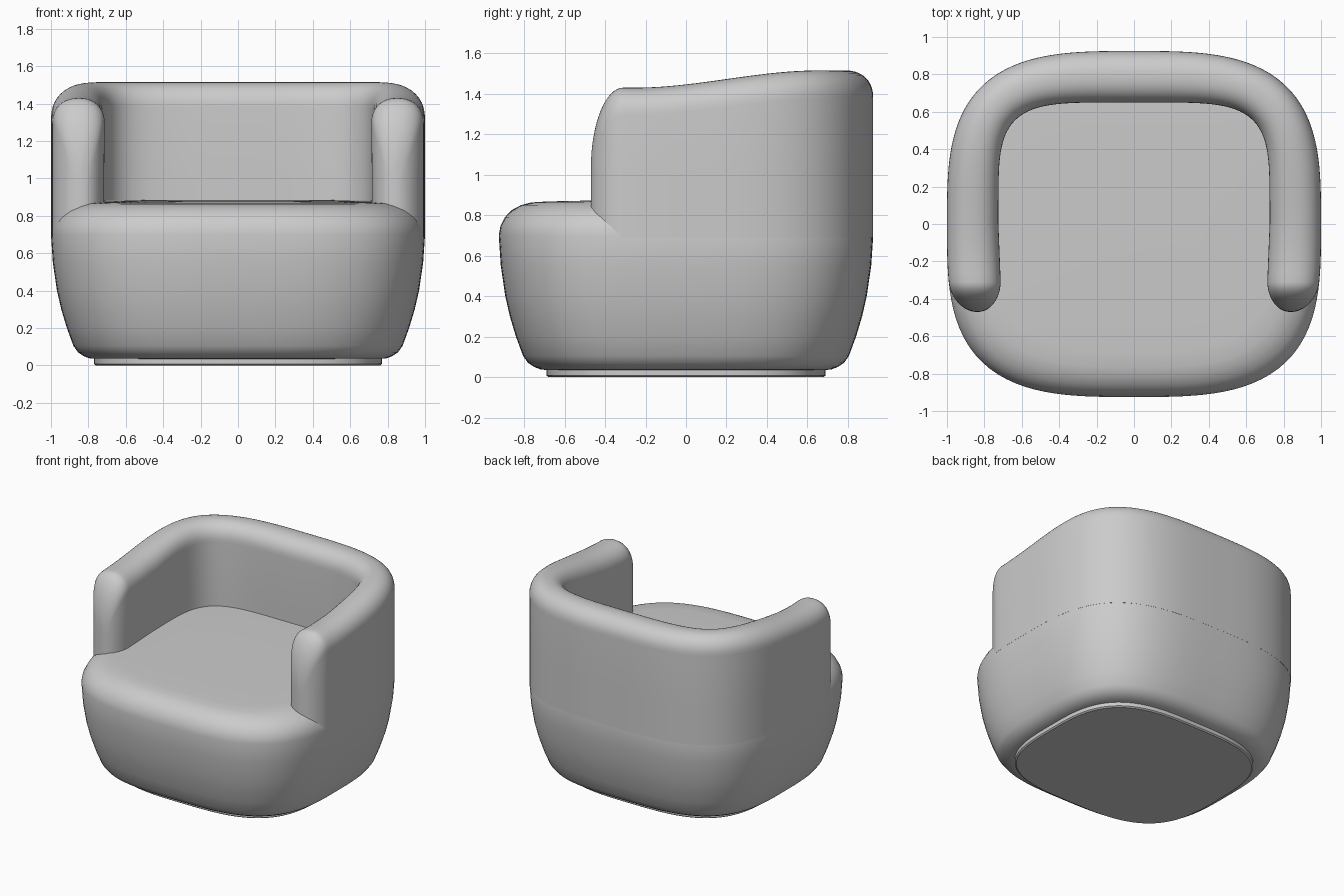
import bpy, bmesh, math

if "Cube" in bpy.data.objects:
    bpy.data.objects.remove(bpy.data.objects["Cube"])

HALF_X, HALF_Y, ROUND = 1.0, 0.925, 3.2

fabric = bpy.data.materials.new("light grey fabric")
fabric.use_nodes = True
GREY = (0.6, 0.6, 0.6, 1)
fabric.diffuse_color = GREY
fabric.node_tree.nodes["Principled BSDF"].inputs["Base Color"].default_value = GREY


def rounded(angle, a, b, n):
    """Point of a rounded rectangle in the given direction."""
    c, s = math.cos(angle), math.sin(angle)
    r = (abs(c / a) ** n + abs(s / b) ** n) ** (-1 / n)
    return r * c, r * s


def loft(name, rings, sharp=50):
    """Skin closed rings and cap both ends."""
    bm = bmesh.new()
    loops = [[bm.verts.new(p) for p in ring] for ring in rings]
    for low, high in zip(loops, loops[1:]):
        for i in range(len(low)):
            j = (i + 1) % len(low)
            bm.faces.new((low[i], low[j], high[j], high[i]))
    bm.faces.new(loops[0][::-1])
    bm.faces.new(loops[-1])
    bmesh.ops.remove_doubles(bm, verts=bm.verts, dist=0.0005)
    bmesh.ops.recalc_face_normals(bm, faces=bm.faces)
    mesh = bpy.data.meshes.new(name)
    bm.to_mesh(mesh)
    bm.free()
    mesh.materials.append(fabric)
    obj = bpy.data.objects.new(name, mesh)
    bpy.context.collection.objects.link(obj)
    bpy.ops.object.select_all(action="DESELECT")
    obj.select_set(True)
    bpy.context.view_layer.objects.active = obj
    bpy.ops.object.shade_smooth_by_angle(angle=math.radians(sharp))
    return obj


def plan_ring(a, b, z, n=ROUND, count=128, lift=0.0):
    ring = []
    for i in range(count):
        x, y = rounded(math.tau * i / count, a, b, n)
        ring.append((x, y, z + lift * (y + HALF_Y)))
    return ring


# Plinth under the chair
loft("base_plinth", [plan_ring(a, a - 0.08, z) for a, z in
                     ((0.76, 0), (0.77, 0.008), (0.77, 0.05))], 30)

# Upholstered body with the seat on top: (inset, height)
BODY = [(0.26, 0.035), (0.21, 0.037), (0.175, 0.05), (0.145, 0.07), (0.12, 0.105),
        (0.085, 0.2), (0.055, 0.3), (0.032, 0.4), (0.01, 0.55), (0, 0.7),
        (0.008, 0.745), (0.03, 0.79), (0.065, 0.826), (0.11, 0.85), (0.16, 0.861),
        (0.24, 0.865), (0.45, 0.867), (0.7, 0.868)]
loft("seat_body", [plan_ring(HALF_X - d, HALF_Y - d, z,
                             lift=0.012 if z > 0.86 else 0) for d, z in BODY])


# Wrap-around back and arms
def top_height(y):
    t = min(max((y + 0.25) / 0.9, 0), 1)
    return 1.43 + 0.085 * t * t * (3 - 2 * t)


def arch(outer, inner, top, width=1.0):
    """Upright section between the outer and inner wall with a rounded top."""
    radius, floor, steps = 0.135, 0.69, 20
    section = [(1, floor), (1, 1.0)]
    for i in range(steps + 1):
        a = math.pi * i / steps
        c = math.copysign(abs(math.cos(a)) ** 0.9, math.cos(a))
        section.append((c, top - radius + radius * math.sin(a) ** 0.9))
    section += [(-1, 1.0), (-1, floor)]
    points = []
    for c, z in section:
        lean = 0.07 if c < 0 else 0
        c -= lean * -c * max(0, 1.3 - z) * -1 if c < 0 else 0
        k = 0.5 + 0.5 * c * width
        points.append((inner[0] + (outer[0] - inner[0]) * k,
                       inner[1] + (outer[1] - inner[1]) * k, z))
    return points


def arm_section(y, width, drop):
    outer_x = HALF_X * (1 - abs(y / HALF_Y) ** ROUND) ** (1 / ROUND)
    inner_x = 0.725 - 0.012 * min(1, abs(y) / 0.3)
    return arch((outer_x, y), (inner_x, y), top_height(y) - drop, width)


arm = []
for i in range(17):                                   # rounded arm front
    b = math.pi / 2 * (1 - i / 16)
    arm.append(arm_section(-0.31 - 0.16 * math.sin(b), max(0, math.cos(b)) ** 0.9,
                           0.4 * (1 - math.cos(b))))
arm += [arm_section(-0.31 + 0.31 * i / 8, 1, 0) for i in range(1, 8)]
for i in range(49):                                   # side round to mid back
    a = math.pi / 2 * i / 48
    outer = rounded(a, HALF_X, HALF_Y, ROUND)
    inner = rounded(a, 0.725, 0.65, 4.8)
    arm.append(arch(outer, inner, top_height((outer[1] + inner[1]) / 2)))
other_arm = [[(-x, y, z) for x, y, z in ring] for ring in arm[-2::-1]]
loft("back_and_arms", arm + other_arm, 60)
